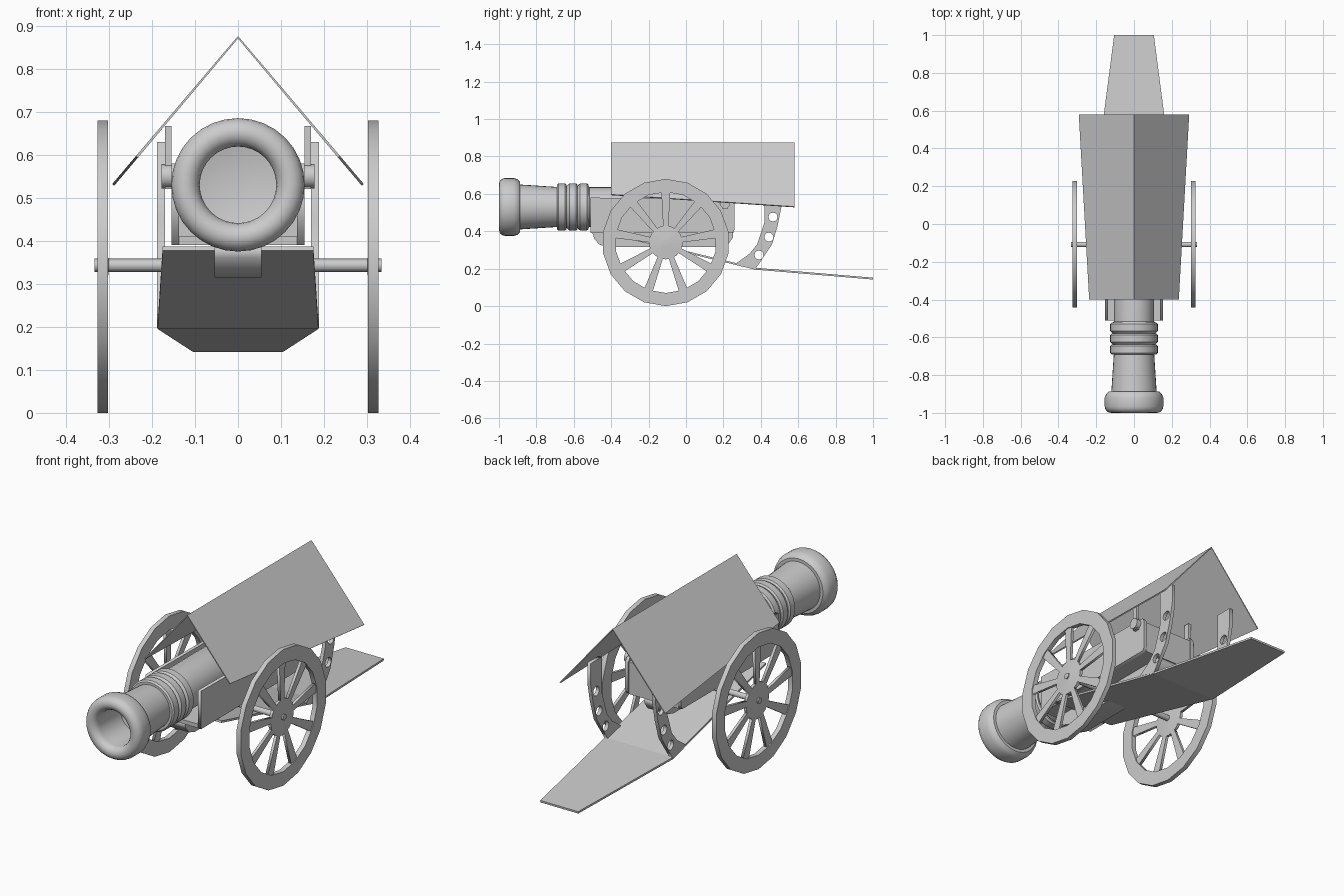
import bpy, bmesh, math
from mathutils import Matrix, Vector

cube = bpy.data.objects.get("Cube")
if cube:
    bpy.data.objects.remove(cube)

grey = bpy.data.materials.new("plain_grey")
grey.use_nodes = True
GREY = (0.6, 0.6, 0.6, 1)
grey.diffuse_color = GREY
grey.node_tree.nodes["Principled BSDF"].inputs["Base Color"].default_value = GREY


def finish(name, mesh, mirror=False, smooth=False):
    mesh.materials.clear()
    mesh.materials.append(grey)
    ob = bpy.data.objects.new(name, mesh)
    bpy.context.collection.objects.link(ob)
    if mirror:
        ob.modifiers.new("Mirror", 'MIRROR')
    if smooth:
        bpy.ops.object.select_all(action='DESELECT')
        ob.select_set(True)
        bpy.context.view_layer.objects.active = ob
        bpy.ops.object.shade_smooth_by_angle(angle=math.radians(40))
    return ob


def from_bmesh(name, bm, **kw):
    bmesh.ops.recalc_face_normals(bm, faces=bm.faces)
    mesh = bpy.data.meshes.new(name)
    bm.to_mesh(mesh)
    bm.free()
    return finish(name, mesh, **kw)


def circle(cy, cz, r, n, start=0.0):
    return [(cy + r * math.cos(start + math.tau * i / n),
             cz + r * math.sin(start + math.tau * i / n)) for i in range(n)]


def side_plate(name, loops, x0, x1, mirror=True):
    """Outline and holes in (y, z), extruded from x0 to x1."""
    cu = bpy.data.curves.new(name, 'CURVE')
    cu.dimensions = '2D'
    cu.fill_mode = 'BOTH'
    cu.extrude = (x1 - x0) / 2
    for pts in loops:
        sp = cu.splines.new('POLY')
        sp.points.add(len(pts) - 1)
        for p, (y, z) in zip(sp.points, pts):
            p.co = (y, z, 0, 1)
        sp.use_cyclic_u = True
    tmp = bpy.data.objects.new(name + "_outline", cu)
    bpy.context.collection.objects.link(tmp)
    dg = bpy.context.evaluated_depsgraph_get()
    mesh = bpy.data.meshes.new_from_object(tmp.evaluated_get(dg))
    bpy.data.objects.remove(tmp)
    turn = Matrix(((0, 0, 1, (x0 + x1) / 2), (1, 0, 0, 0), (0, 1, 0, 0), (0, 0, 0, 1)))
    mesh.transform(turn)
    mesh.name = name
    return finish(name, mesh, mirror)


def box(name, lo, hi, mirror=False):
    bm = bmesh.new()
    bmesh.ops.create_cube(bm, size=1)
    lo, hi = Vector(lo), Vector(hi)
    for v in bm.verts:
        v.co = [(a + b) / 2 + c * (b - a) for a, b, c in zip(lo, hi, v.co)]
    return from_bmesh(name, bm, mirror=mirror)


def lathe(name, profile, matrix, steps, **kw):
    """Turn a (radius, distance) profile about z, then place it."""
    bm = bmesh.new()
    verts = [bm.verts.new((r, 0, d)) for r, d in profile]
    edges = [bm.edges.new(e) for e in zip(verts, verts[1:])]
    bmesh.ops.spin(bm, geom=verts + edges, cent=(0, 0, 0), axis=(0, 0, 1),
                   angle=math.tau, steps=steps)
    bmesh.ops.remove_doubles(bm, verts=bm.verts, dist=1e-4)
    bmesh.ops.transform(bm, matrix=matrix, verts=bm.verts)
    return from_bmesh(name, bm, **kw)


def ribbon(name, rows, thick):
    """Sheet through rows of points, with a solid thickness."""
    bm = bmesh.new()
    grid = [[bm.verts.new(p) for p in row] for row in rows]
    for a, b in zip(grid, grid[1:]):
        for i in range(len(a) - 1):
            bm.faces.new((a[i], a[i + 1], b[i + 1], b[i]))
    ob = from_bmesh(name, bm)
    mod = ob.modifiers.new("Solidify", 'SOLIDIFY')
    mod.thickness = thick
    mod.offset = 0
    return ob


# Barrel: bore, rounded muzzle, neck, three bands, breech
lip = [(0.122 + 0.033 * math.cos(a), -0.965 - 0.035 * math.sin(a))
       for a in [math.pi * (1 - i / 8) for i in range(9)]]
profile = [(0, -0.78), (0.089, -0.8)] + lip
profile += [(0.155, -0.92), (0.148, -0.9), (0.135, -0.888), (0.12, -0.888), (0.107, -0.69)]
for y in (-0.69, -0.632, -0.574):
    profile += [(0.119, y), (0.126, y + 0.008), (0.126, y + 0.044), (0.119, y + 0.052)]
    profile += [(0.112, y + 0.052)]
profile += [(0.106, -0.515), (0.106, 0.1), (0.09, 0.16), (0.05, 0.19), (0, 0.2)]
along_y = Matrix.Translation((0, 0, 0.53)) @ Matrix.Rotation(-math.pi / 2, 4, 'X')
lathe("barrel", profile, along_y, 32, smooth=True)

# Trough that holds the barrel
side_plate("trough_wall", [[(-0.51, 0.39), (0.25, 0.39), (0.26, 0.41), (0.26, 0.55),
                            (0.245, 0.57), (-0.51, 0.58)]], 0.137, 0.154)
box("trough_floor", (-0.137, -0.51, 0.39), (0.137, 0.255, 0.41))
box("trough_back", (-0.137, 0.235, 0.41), (0.137, 0.255, 0.55))
side_plate("keel", [[(-0.5, 0.39), (-0.49, 0.36), (-0.465, 0.33), (-0.42, 0.315),
                     (0.18, 0.315), (0.225, 0.33), (0.25, 0.365), (0.25, 0.39)]],
           -0.055, 0.055, mirror=False)

# Roof posts and their pivots
box("roof_post", (0.154, 0.195, 0.52), (0.17, 0.222, 0.667), mirror=True)
side_plate("post_pivot", [circle(0.208, 0.55, 0.028, 12)], 0.154, 0.178)

# Pitched roof
ribbon("roof", [[(-w, y, z), (0, y, 0.873), (w, y, z)]
                for y, w, z in ((-0.4, 0.235, 0.595), (0.58, 0.29, 0.53))], 0.006)

# Trail plank, bent where the brackets stand
ribbon("trail_plank", [[(-w, y, z), (w, y, z)] for y, w, z in
                       ((-0.38, 0.175, 0.382), (0.37, 0.187, 0.2), (1.0, 0.105, 0.147))], 0.01)

# Curved brackets with round holes
outline = [(0.27, 0.23), (0.37, 0.197), (0.46, 0.33), (0.49, 0.43), (0.51, 0.53),
           (0.51, 0.63), (0.42, 0.63), (0.42, 0.45), (0.38, 0.33), (0.34, 0.28)]
holes = [circle(y, z, 0.024, 12)
         for y, z in ((0.465, 0.476), (0.443, 0.369), (0.39, 0.273))]
side_plate("bracket", [outline] + holes, 0.17, 0.188)

# Wheels: rim, spokes, hub
CY, CZ = -0.108, 0.34
side_plate("wheel_rim", [circle(CY, CZ, 0.34, 18, math.pi / 2),
                         circle(CY, CZ, 0.27, 18, math.pi / 2)], 0.302, 0.326)
for i in range(9):
    a = math.pi / 2 + math.tau * i / 9
    ca, sa = math.cos(a), math.sin(a)
    shape = [(0.06, -0.013), (0.275, -0.024), (0.275, 0.024), (0.06, 0.013)]
    side_plate("wheel_spoke_%d" % (i + 1),
               [[(CY + r * ca - t * sa, CZ + r * sa + t * ca) for r, t in shape]],
               0.307, 0.321)
along_x = Matrix.Translation((0.314, CY, CZ)) @ Matrix.Rotation(math.pi / 2, 4, 'Y')
lathe("wheel_hub", [(0, -0.014), (0.09, -0.007), (0.09, 0.007), (0, 0.014)],
      along_x, 18, mirror=True)

# Axle
side_plate("axle", [circle(CY, 0.343, 0.016, 6, math.pi / 6)], -0.333, 0.333, mirror=False)
